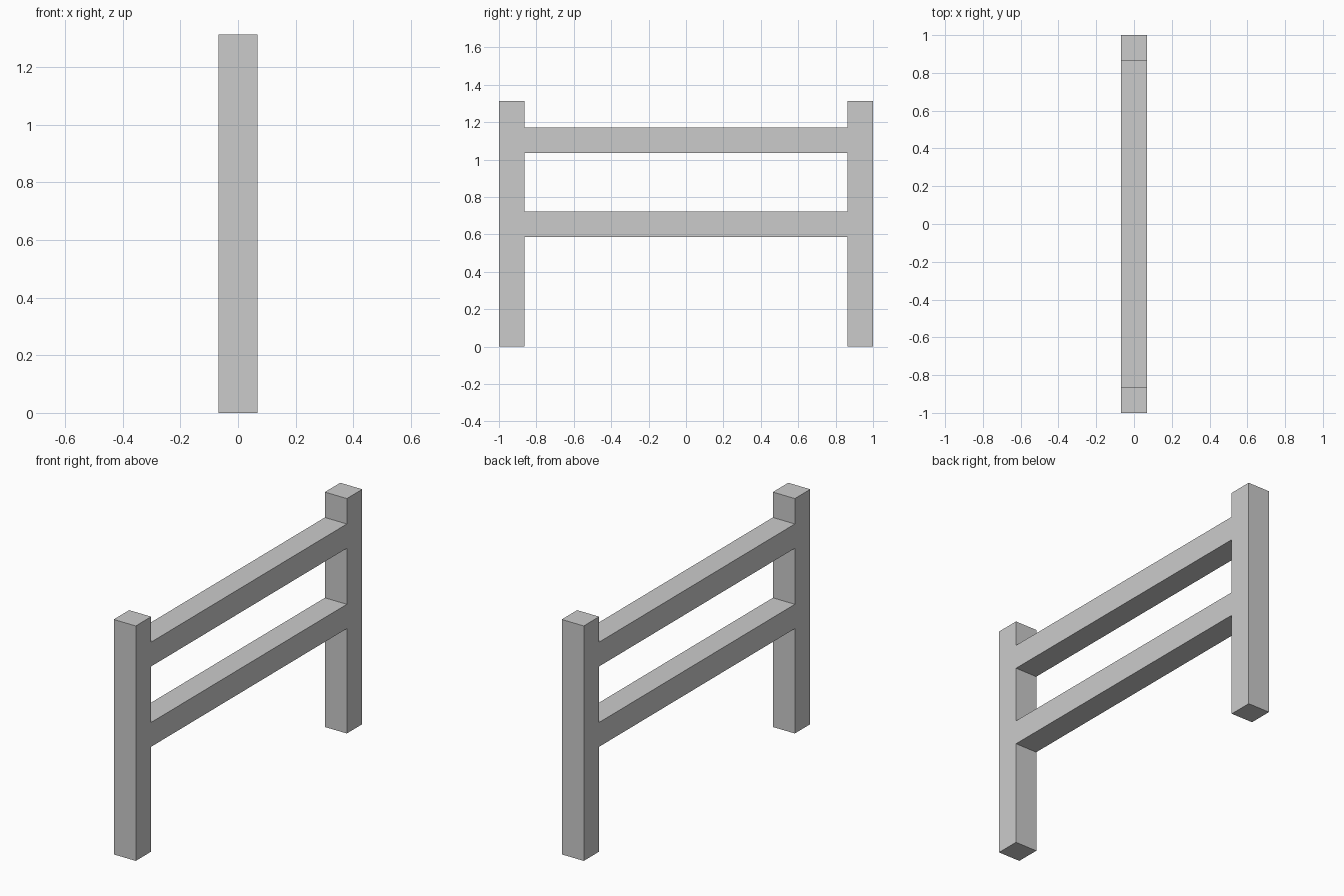
import bpy

if "Cube" in bpy.data.objects:
    bpy.data.objects.remove(bpy.data.objects["Cube"])

WIDTH = 0.136    # square timber section
HEIGHT = 1.313   # post height


def box(name, size, centre):
    bpy.ops.mesh.primitive_cube_add(size=1, location=centre)
    obj = bpy.context.object
    obj.name = name
    obj.scale = size
    bpy.ops.object.transform_apply(location=False, rotation=False, scale=True)
    return obj


# Upright posts at both ends
for name, side in (("front_post", -1), ("back_post", 1)):
    box(name, (WIDTH, WIDTH, HEIGHT), (0, side * (1 - WIDTH / 2), HEIGHT / 2))

# Horizontal rails fitted between the posts
for name, z in (("lower_rail", 0.654), ("upper_rail", 1.103)):
    box(name, (WIDTH, 2 - 2 * WIDTH, WIDTH), (0, 0, z))
